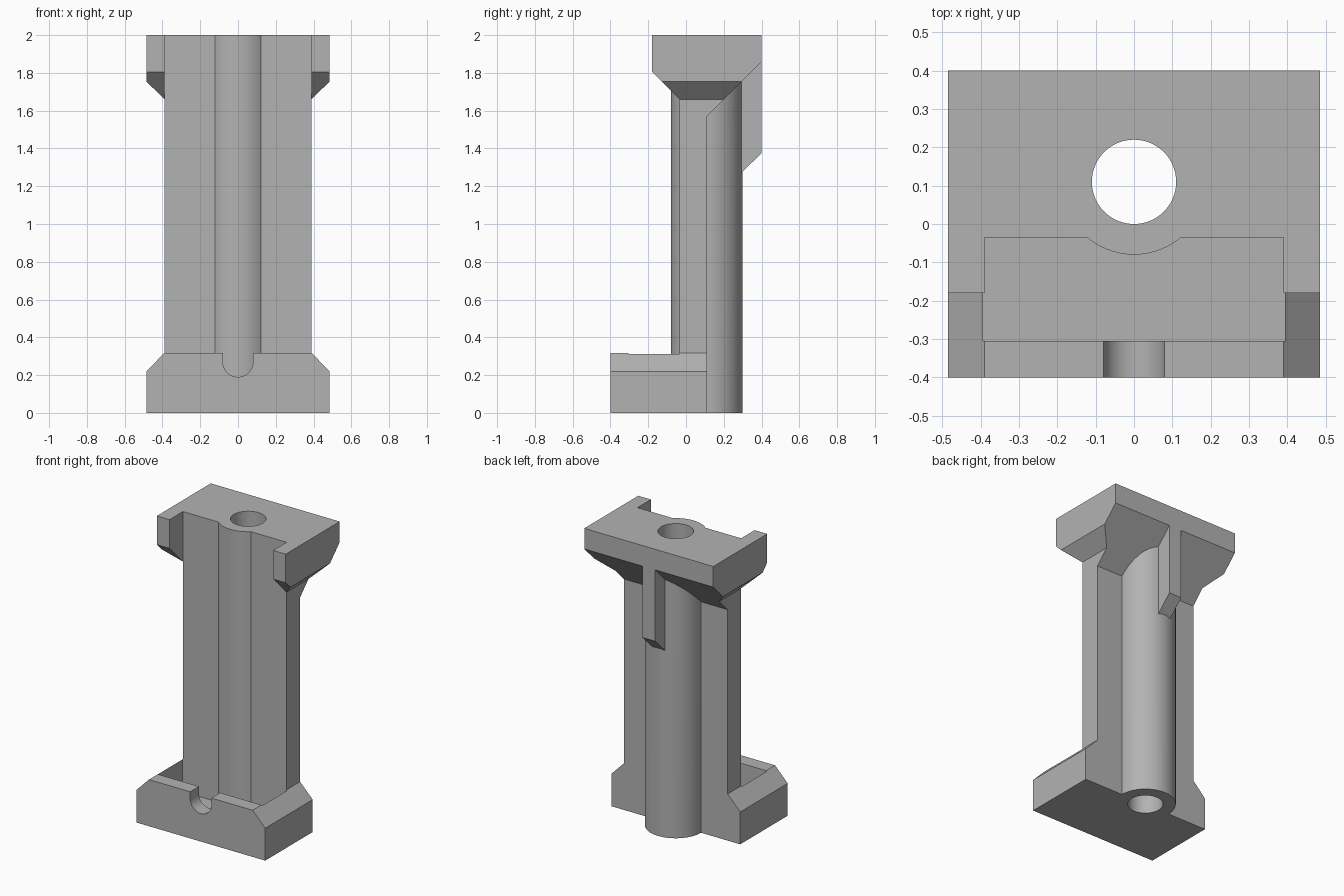
import bpy, bmesh, math
from mathutils import Vector

cube = bpy.data.objects.get("Cube")
if cube:
    bpy.data.objects.remove(cube, do_unlink=True)

# One plain grey
grey = bpy.data.materials.new("plain_grey")
grey.use_nodes = True
colour = (0.45, 0.45, 0.45, 1)
grey.diffuse_color = colour
grey.node_tree.nodes["Principled BSDF"].inputs["Base Color"].default_value = colour

AXES = {"x": lambda a, b, t: (t, a, b),
        "y": lambda a, b, t: (a, t, b),
        "z": lambda a, b, t: (a, b, t)}


def prism(name, axis, outline, start, end):
    """Extrude a closed 2D outline along an axis."""
    place = AXES[axis]
    bm = bmesh.new()
    face = bm.faces.new([bm.verts.new(place(a, b, start)) for a, b in outline])
    grown = bmesh.ops.extrude_face_region(bm, geom=[face])["geom"]
    verts = [g for g in grown if isinstance(g, bmesh.types.BMVert)]
    bmesh.ops.translate(bm, verts=verts, vec=Vector(place(0, 0, end - start)))
    bmesh.ops.recalc_face_normals(bm, faces=bm.faces)
    mesh = bpy.data.meshes.new(name)
    bm.to_mesh(mesh)
    bm.free()
    mesh.materials.append(grey)
    obj = bpy.data.objects.new(name, mesh)
    bpy.context.collection.objects.link(obj)
    return obj


def rect(a0, a1, b0, b1):
    return [(a0, b0), (a1, b0), (a1, b1), (a0, b1)]


def mirrored(half):
    """Complete a right-hand outline with its mirror image."""
    return half + [(-a, b) for a, b in reversed(half)]


def arc(a, b, radius, first, last, steps):
    angles = [math.radians(first + (last - first) * i / steps) for i in range(steps + 1)]
    return [(a + radius * math.cos(t), b + radius * math.sin(t)) for t in angles]


def circle(a, b, radius, steps=64):
    return arc(a, b, radius, 0, 360, steps)[:-1]


def combine(target, tool, operation):
    """Apply a boolean and discard the tool."""
    mod = target.modifiers.new(operation.lower(), "BOOLEAN")
    mod.operation = operation
    mod.solver = "EXACT"
    mod.object = tool
    bpy.context.view_layer.update()
    graph = bpy.context.evaluated_depsgraph_get()
    mesh = bpy.data.meshes.new_from_object(target.evaluated_get(graph))
    target.modifiers.clear()
    target.data = mesh
    bpy.data.objects.remove(tool, do_unlink=True)


HALF, COL = 0.485, 0.39       # half widths of the ends and of the column
FRONT, BACK = -0.035, 0.11    # column faces; the tube is centred on BACK

# Foot: chamfered block with a pocket and a U notch in its front lip
foot = prism("foot", "y", mirrored([(HALF, 0), (HALF, 0.22), (COL, 0.317)]), -0.4, BACK)
pocket = prism("pocket_cutter", "z", rect(-0.394, 0.394, -0.305, FRONT), 0.095, 1)
combine(foot, pocket, "DIFFERENCE")
notch_shape = [(-0.08, 0.6)] + arc(0, 0.27, 0.08, 180, 360, 24) + [(0.08, 0.6)]
combine(foot, prism("notch_cutter", "y", notch_shape, -0.5, -0.2), "DIFFERENCE")

# Head: sloped underside, chamfered sides, open at the front between two lugs
head = prism("head", "x", [(-0.18, 2), (0.4, 2), (0.4, 1.86), (BACK, 1.57),
                           (0.055, 1.57), (-0.18, 1.805)], -HALF, HALF)
sides = mirrored([(COL, 1.4), (COL, 1.66), (HALF, 1.755), (HALF, 2.2)])
combine(head, prism("side_limit", "y", sides, -1, 1), "INTERSECT")
combine(head, prism("slot_cutter", "z", rect(-COL, COL, -1, FRONT), 1, 3), "DIFFERENCE")

# Column, round tube and rear rib joined with both ends
body = prism("column_body", "z", rect(-COL, COL, FRONT, BACK), 0, 2)
tube = prism("tube", "z", circle(0, BACK, 0.19), 0, 2)
rib = prism("rib", "x", [(0.2, 1.18), (0.4, 1.375), (0.4, 1.95), (0.2, 1.95)], -0.048, 0.048)
for part in (foot, head, tube, rib):
    combine(body, part, "UNION")

# Bore through the full height
combine(body, prism("bore_cutter", "z", circle(0, BACK, 0.11), -1, 3), "DIFFERENCE")

# Tidy flat areas and shade the round ones
bm = bmesh.new()
bm.from_mesh(body.data)
bmesh.ops.remove_doubles(bm, verts=bm.verts, dist=0.0001)
bmesh.ops.dissolve_limit(bm, angle_limit=math.radians(0.5), verts=bm.verts, edges=bm.edges)
bm.to_mesh(body.data)
bm.free()
bpy.ops.object.select_all(action="DESELECT")
body.select_set(True)
bpy.context.view_layer.objects.active = body
bpy.ops.object.shade_smooth_by_angle(angle=math.radians(25))
